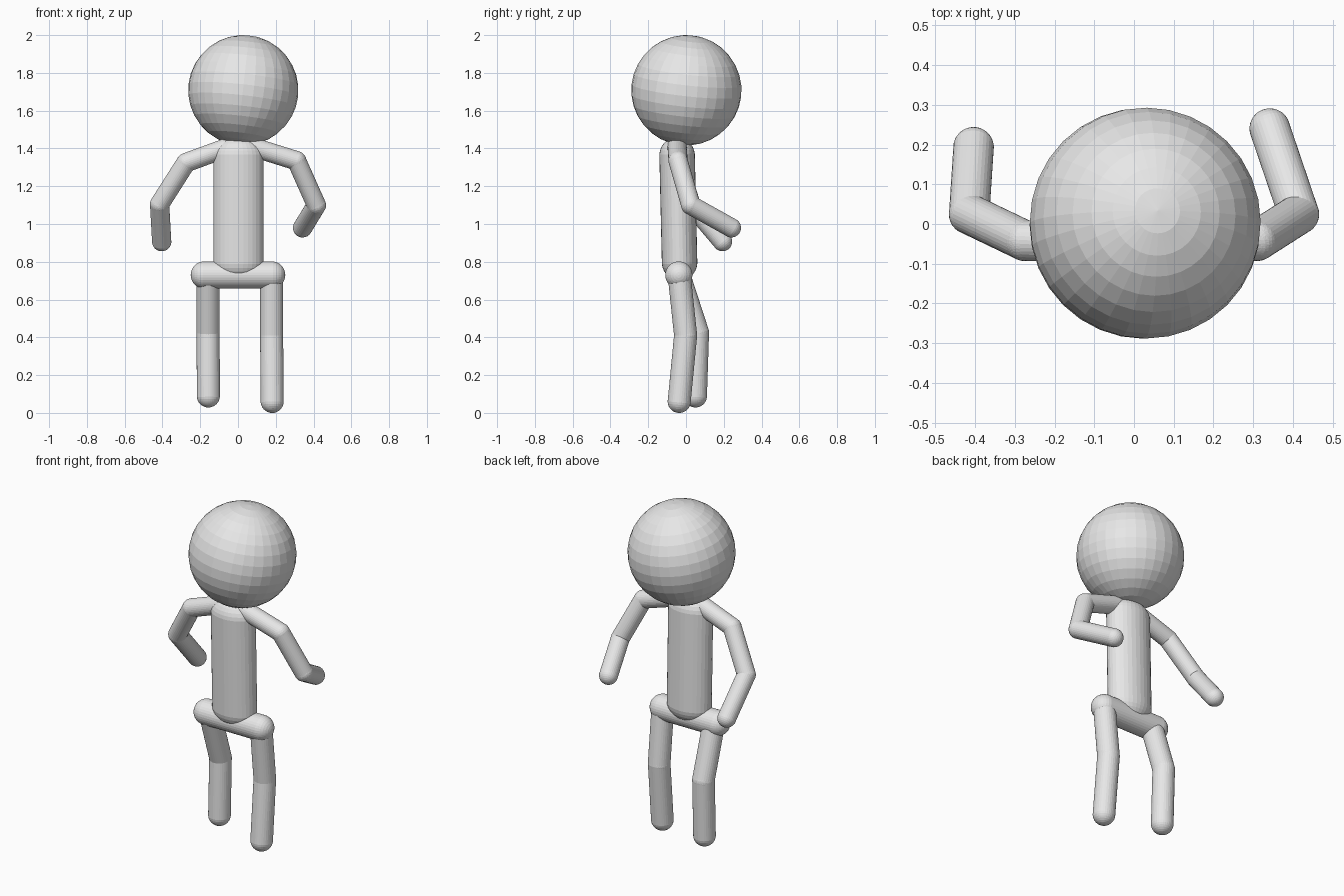
import bpy
import bmesh
from mathutils import Matrix, Vector

cube = bpy.data.objects.get("Cube")
if cube:
    bpy.data.objects.remove(cube, do_unlink=True)

GREY = (0.8, 0.8, 0.8, 1)
clay = bpy.data.materials.new("plain grey")
clay.use_nodes = True
clay.diffuse_color = GREY
clay.node_tree.nodes["Principled BSDF"].inputs["Base Color"].default_value = GREY


def add_object(name, bm):
    mesh = bpy.data.meshes.new(name)
    bm.to_mesh(mesh)
    bm.free()
    mesh.materials.append(clay)
    obj = bpy.data.objects.new(name, mesh)
    bpy.context.scene.collection.objects.link(obj)


def capsule(name, start, end, radii):
    """Sphere stretched at its middle band, laid from start to end."""
    start, end = Vector(start), Vector(end)
    axis = end - start
    bm = bmesh.new()
    bmesh.ops.create_uvsphere(bm, u_segments=32, v_segments=15, radius=1.005)
    bmesh.ops.scale(bm, vec=radii, verts=bm.verts)
    upper = [v for v in bm.verts if v.co.z > 0]
    bmesh.ops.translate(bm, vec=(0, 0, axis.length), verts=upper)
    turn = Vector((0, 0, 1)).rotation_difference(axis).to_matrix().to_4x4()
    bmesh.ops.transform(bm, matrix=Matrix.Translation(start) @ turn, verts=bm.verts)
    add_object(name, bm)


def limb(names, joints, radius):
    for name, start, end in zip(names, joints, joints[1:]):
        capsule(name, start, end, (radius,) * 3)


# Head, tipped slightly to one side
bm = bmesh.new()
bmesh.ops.create_uvsphere(bm, u_segments=32, v_segments=16, radius=0.292)
tilt = Vector((0, 0, 1)).rotation_difference(Vector((0.11, 0.11, 1)))
place = Matrix.Translation((0.028, 0.002, 1.708)) @ tilt.to_matrix().to_4x4()
bmesh.ops.transform(bm, matrix=place, verts=bm.verts)
add_object("head", bm)

# Torso and pelvis
capsule("torso", (0.002, -0.034, 0.8), (0.002, -0.047, 1.36), (0.133, 0.094, 0.1))
capsule("pelvis", (-0.178, -0.038, 0.73), (0.178, -0.038, 0.73), (0.072,) * 3)

# Arms
arm_parts = ("shoulder", "upper_arm", "forearm")
limb(["left_" + p for p in arm_parts],
     [(0.07, -0.047, 1.41), (0.31, -0.042, 1.335),
      (0.415, 0.025, 1.1), (0.342, 0.24, 0.98)], 0.051)
limb(["right_" + p for p in arm_parts],
     [(-0.07, -0.047, 1.4), (-0.275, -0.042, 1.325),
      (-0.415, 0.025, 1.105), (-0.404, 0.193, 0.907)], 0.051)

# Legs
leg_parts = ("thigh", "shin")
limb(["left_" + p for p in leg_parts],
     [(0.178, -0.035, 0.72), (0.178, -0.002, 0.41), (0.181, -0.036, 0.061)], 0.061)
limb(["right_" + p for p in leg_parts],
     [(-0.158, -0.035, 0.72), (-0.158, 0.061, 0.425), (-0.157, 0.05, 0.09)], 0.061)
